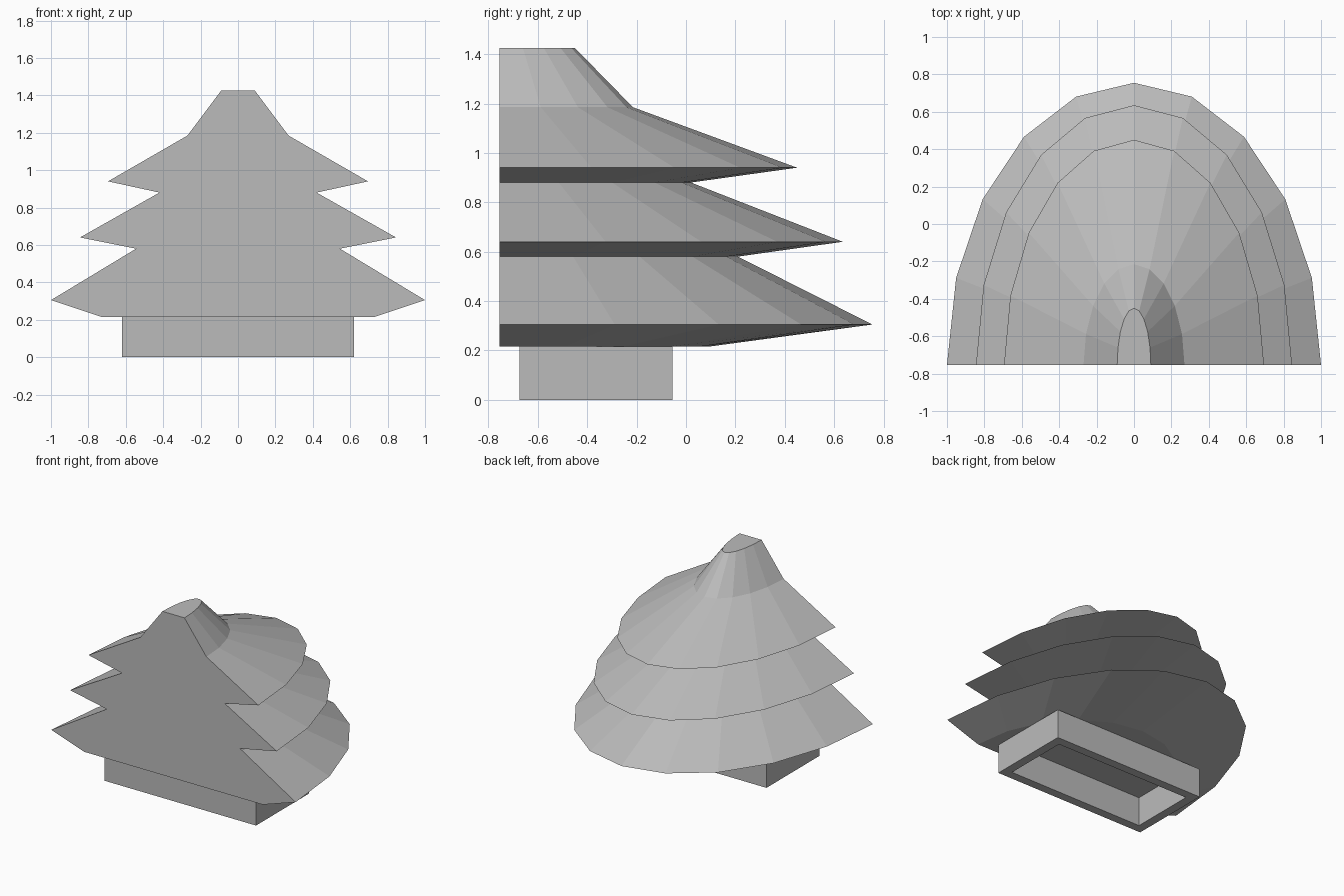
import bpy
import bmesh
from math import sin, cos, pi

cube = bpy.data.objects.get("Cube")
if cube:
    bpy.data.objects.remove(cube, do_unlink=True)

grey = bpy.data.materials.new("plain grey")
grey.use_nodes = True
COLOUR = (0.5, 0.5, 0.5, 1)
grey.diffuse_color = COLOUR
grey.node_tree.nodes["Principled BSDF"].inputs["Base Color"].default_value = COLOUR

FRONT_Y = -0.755
SEGMENTS = 10


def finish(bm, name):
    bmesh.ops.recalc_face_normals(bm, faces=bm.faces)
    mesh = bpy.data.meshes.new(name)
    bm.to_mesh(mesh)
    bm.free()
    mesh.materials.append(grey)
    obj = bpy.data.objects.new(name, mesh)
    bpy.context.collection.objects.link(obj)
    return obj


# Tiered half tree: half-elliptical rings (half width, depth, height)
tiers = [
    (0.73, 0.845, 0.215), (1.0, 1.51, 0.305),
    (0.545, 0.965, 0.58), (0.845, 1.39, 0.64),
    (0.42, 0.775, 0.88), (0.695, 1.205, 0.94),
    (0.27, 0.54, 1.185), (0.09, 0.305, 1.425),
]
bm = bmesh.new()
rings = []
for width, depth, z in tiers:
    angles = [pi * i / SEGMENTS for i in range(SEGMENTS + 1)]
    rings.append([bm.verts.new((width * cos(a), FRONT_Y + depth * sin(a), z))
                  for a in angles])
for low, high in zip(rings, rings[1:]):
    for i in range(SEGMENTS):
        bm.faces.new((low[i], low[i + 1], high[i + 1], high[i]))
    # Flat front strip of this tier
    bm.faces.new((low[0], high[0], high[-1], low[-1]))
bm.faces.new(rings[0])
bm.faces.new(rings[-1])
finish(bm, "tree")

# Hollow base: four walls open underneath
bm = bmesh.new()
WALL = 0.065
loops = []
for inset in (0, WALL):
    x = 0.62 - inset
    y0, y1 = -0.675 + inset, -0.055 - inset
    for z in (0, 0.215):
        loops.append([bm.verts.new((px, py, z))
                      for px, py in ((-x, y0), (x, y0), (x, y1), (-x, y1))])
outer_low, outer_top, inner_low, inner_top = loops
for a, b in ((outer_low, outer_top), (outer_low, inner_low), (inner_low, inner_top),
             (outer_top, inner_top)):
    for i in range(4):
        j = (i + 1) % 4
        bm.faces.new((a[i], a[j], b[j], b[i]))
finish(bm, "base_frame")
